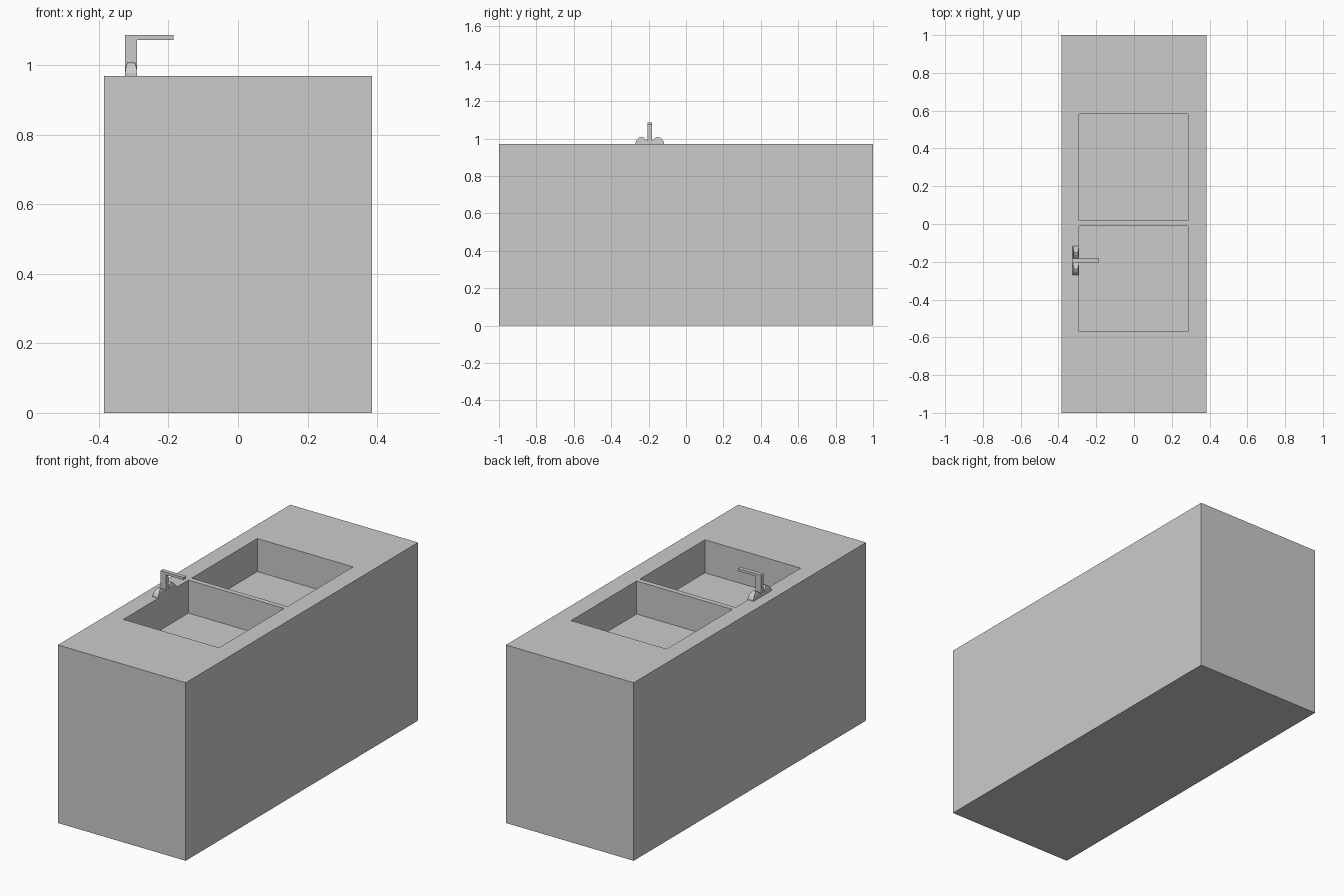
import bpy, bmesh

if "Cube" in bpy.data.objects:
    bpy.data.objects.remove(bpy.data.objects["Cube"])

TOP = 0.97


def box(name, x0, x1, y0, y1, z0, z1):
    bm = bmesh.new()
    bmesh.ops.create_cube(bm, size=1)
    for v in bm.verts:
        v.co.x = x0 if v.co.x < 0 else x1
        v.co.y = y0 if v.co.y < 0 else y1
        v.co.z = z0 if v.co.z < 0 else z1
    return finish(name, bm)


def finish(name, bm):
    bmesh.ops.recalc_face_normals(bm, faces=bm.faces[:])
    mesh = bpy.data.meshes.new(name)
    bm.to_mesh(mesh)
    bm.free()
    ob = bpy.data.objects.new(name, mesh)
    bpy.context.collection.objects.link(ob)
    return ob


# Counter block with two recessed basins
counter = box("counter", -0.385, 0.385, -1, 1, 0, TOP)
for i, (y0, y1) in enumerate([(-0.57, -0.01), (0.018, 0.583)]):
    cutter = box(f"basin_cutter_{i + 1}", -0.292, 0.285, y0, y1, TOP - 0.18, TOP + 0.1)
    cutter.hide_render = True
    cutter.hide_viewport = True
    mod = counter.modifiers.new(f"basin_{i + 1}", "BOOLEAN")
    mod.operation = "DIFFERENCE"
    mod.solver = "EXACT"
    mod.object = cutter

# Tap: L-shaped spout extruded across its width
TAP_Y = -0.194
spout_profile = [(-0.325, TOP), (-0.29, TOP), (-0.29, 1.073),
                 (-0.185, 1.073), (-0.185, 1.087), (-0.325, 1.087)]
bm = bmesh.new()
face = bm.faces.new([bm.verts.new((x, TAP_Y - 0.011, z)) for x, z in spout_profile])
ext = bmesh.ops.extrude_face_region(bm, geom=[face])
moved = [g for g in ext["geom"] if isinstance(g, bmesh.types.BMVert)]
bmesh.ops.translate(bm, verts=moved, vec=(0, 0.022, 0))
finish("spout", bm)

# Handles: rounded humps either side of the spout, narrowing towards the top
# (distance from spout centre, height, half width)
hump = [(0.009, 0.0, 0.0175), (0.009, 0.015, 0.0175), (0.02, 0.025, 0.0155),
        (0.033, 0.036, 0.012), (0.044, 0.04, 0.010), (0.058, 0.034, 0.012),
        (0.07, 0.021, 0.016), (0.077, 0.008, 0.0175), (0.077, 0.0, 0.0175)]
for side, label in ((-1, "front"), (1, "back")):
    bm = bmesh.new()
    rows = [[bm.verts.new((-0.3075 + s * w, TAP_Y + side * d, TOP + h)) for s in (-1, 1)]
            for d, h, w in hump]
    for a, b in zip(rows, rows[1:] + rows[:1]):
        bm.faces.new((a[0], a[1], b[1], b[0]))
    for s in (0, 1):
        cap = bm.faces.new([r[s] for r in rows])
        bmesh.ops.triangulate(bm, faces=[cap])
    finish(f"{label}_handle", bm)
